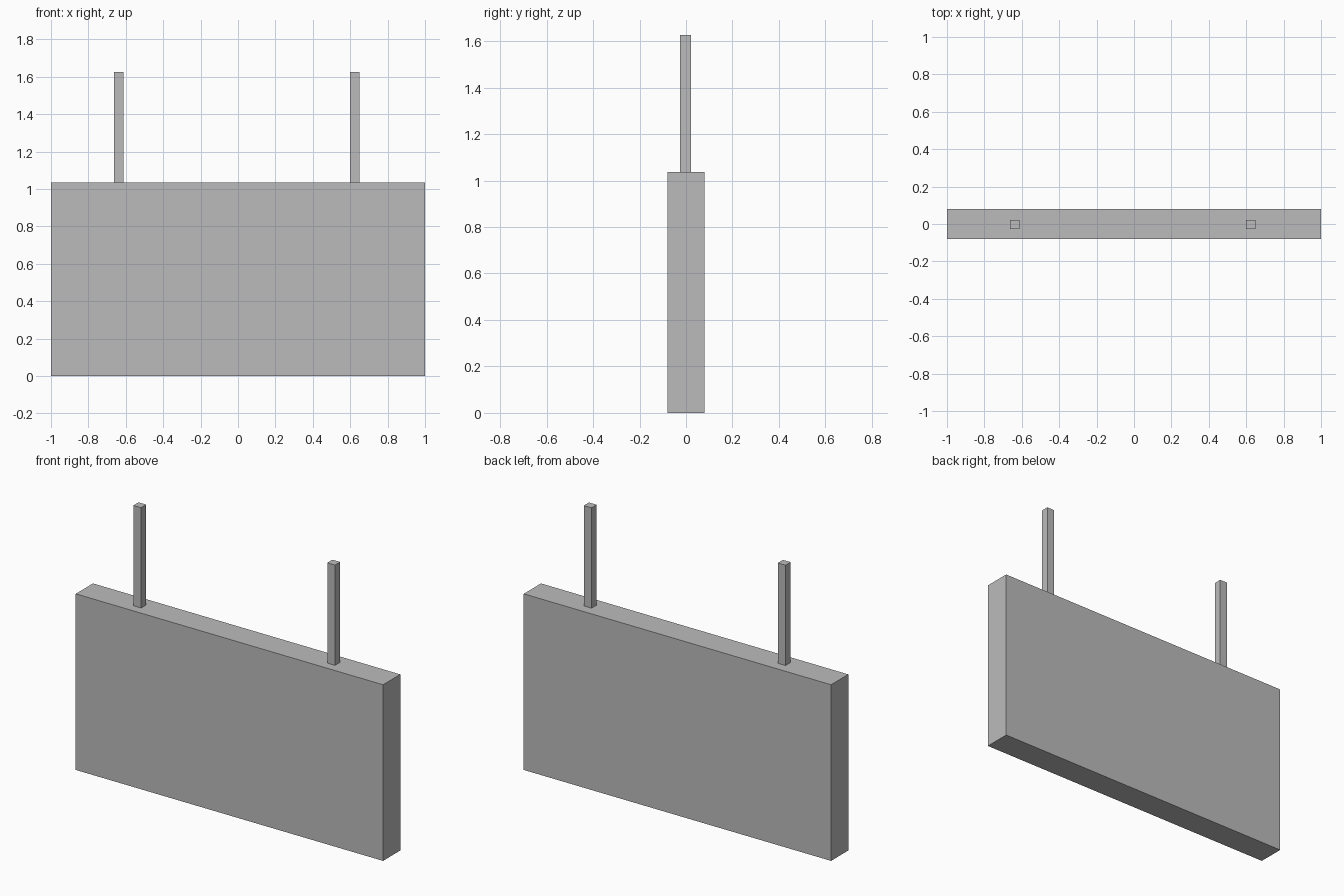
import bpy

default_cube = bpy.data.objects.get("Cube")
if default_cube:
    bpy.data.objects.remove(default_cube, do_unlink=True)

# Single plain grey
grey = bpy.data.materials.new("plain_grey")
grey.use_nodes = True
grey.diffuse_color = (0.5, 0.5, 0.5, 1)
grey.node_tree.nodes["Principled BSDF"].inputs["Base Color"].default_value = grey.diffuse_color


def box(name, x, y, width, depth, bottom, top):
    """Add a box standing between two heights."""
    bpy.ops.mesh.primitive_cube_add(size=1, location=(x, y, (bottom + top) / 2))
    part = bpy.context.object
    part.name = name
    part.scale = (width, depth, top - bottom)
    bpy.ops.object.transform_apply(location=False, rotation=False, scale=True)
    part.data.materials.append(grey)
    return part


PANEL_TOP = 1.036
POST_TOP = 1.626
POST_SIZE = 0.05

# Hanging sign panel
box("sign_panel", 0, 0, 2, 0.16, 0, PANEL_TOP)

# Square hanger posts, slightly off centre
for name, x in (("right_post", -0.637), ("left_post", 0.625)):
    box(name, x, -0.003, POST_SIZE, POST_SIZE * 0.95, PANEL_TOP, POST_TOP)
